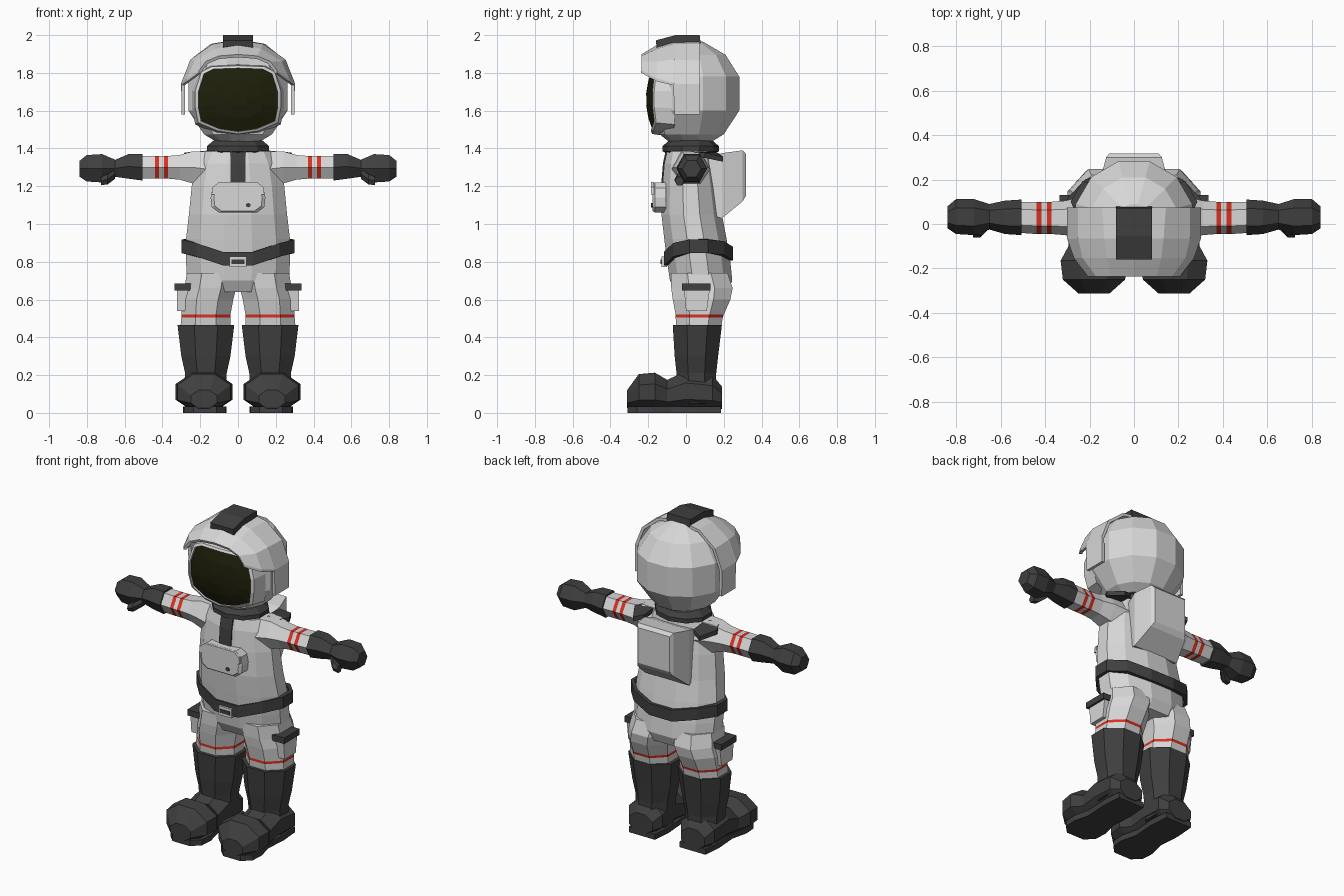
import bpy, bmesh, math


def material(name, rgb):
    m = bpy.data.materials.new(name)
    m.diffuse_color = (*rgb, 1)
    return m


WHITE = material("suit_white", (0.68, 0.68, 0.68))
DARK = material("dark_grey", (0.05, 0.05, 0.05))
RED = material("stripe_red", (0.70, 0.03, 0.015))
VISOR = material("visor_black", (0.013, 0.013, 0.003))


def oval(axis, pos, a, b, n=8, turn=0.5):
    """Polygon ring across an axis, filling the ranges a and b of the other two axes."""
    ang = [2 * math.pi * (i + turn) / n for i in range(n)]
    ca, sb = max(math.cos(t) for t in ang), max(math.sin(t) for t in ang)
    pts = []
    for t in ang:
        u = (a[0] + a[1]) / 2 + (a[1] - a[0]) / 2 * math.cos(t) / ca
        v = (b[0] + b[1]) / 2 + (b[1] - b[0]) / 2 * math.sin(t) / sb
        pts.append({"x": (pos, u, v), "y": (u, pos, v), "z": (u, v, pos)}[axis])
    return pts


def loft(name, rings, mats, bands=None, closed=True, caps=True, mirror=False):
    """Skin a list of rings; bands gives the material slot of each strip."""
    bm = bmesh.new()
    vr = [[bm.verts.new(p) for p in r] for r in rings]
    n = len(rings[0])
    for k in range(len(vr) - 1):
        for i in range(n if closed else n - 1):
            j = (i + 1) % n
            f = bm.faces.new((vr[k][i], vr[k][j], vr[k + 1][j], vr[k + 1][i]))
            f.material_index = bands[k] if bands else 0
    if closed and caps:
        bm.faces.new(vr[0]).material_index = bands[0] if bands else 0
        bm.faces.new(vr[-1]).material_index = bands[-1] if bands else 0
    bmesh.ops.remove_doubles(bm, verts=bm.verts, dist=0.0005)
    bmesh.ops.recalc_face_normals(bm, faces=bm.faces)
    me = bpy.data.meshes.new(name)
    bm.to_mesh(me)
    bm.free()
    for m in mats:
        me.materials.append(m)
    ob = bpy.data.objects.new(name, me)
    bpy.context.collection.objects.link(ob)
    if mirror:
        ob.modifiers.new("mirror", 'MIRROR').use_mirror_merge = False
    return ob


def prism(name, profile, x0, x1, mat, mirror=False):
    """Extrude a (y, z) outline along x."""
    return loft(name, [[(x, y, z) for y, z in profile] for x in (x0, x1)], [mat], mirror=mirror)


def box(name, x, y, z, mat, mirror=False):
    return prism(name, [(y[0], z[0]), (y[1], z[0]), (y[1], z[1]), (y[0], z[1])], *x, mat, mirror)


# torso and hips: z, half width, front y, back y
torso = [(0.64, 0.24, -0.05, 0.22), (0.70, 0.27, -0.085, 0.245), (0.80, 0.275, -0.10, 0.235),
         (0.92, 0.275, -0.115, 0.215), (1.05, 0.26, -0.13, 0.19), (1.20, 0.245, -0.125, 0.17),
         (1.32, 0.22, -0.115, 0.15), (1.385, 0.185, -0.10, 0.14), (1.40, 0.12, -0.07, 0.11)]
loft("torso", [oval("z", z, (-w, w), (a, b), 12) for z, w, a, b in torso], [WHITE])

# trouser legs with a red band
legs = [(0.45, 0.04, 0.305, -0.05, 0.185), (0.505, 0.04, 0.30, -0.055, 0.195),
        (0.52, 0.04, 0.30, -0.055, 0.20), (0.60, 0.025, 0.30, -0.07, 0.235),
        (0.66, 0.01, 0.285, -0.078, 0.247), (0.74, 0.0, 0.27, -0.08, 0.22)]
loft("trouser_legs", [oval("z", z, (a, b), (c, d), 8) for z, a, b, c, d in legs],
     [WHITE, RED], [0, 1, 0, 0, 0], mirror=True)

# boots: shaft and foot
shaft = [(0.05, 0.07, 0.28, -0.04, 0.16), (0.21, 0.06, 0.28, -0.05, 0.16),
         (0.30, 0.04, 0.30, -0.06, 0.17), (0.465, 0.02, 0.32, -0.07, 0.19)]
loft("boot_shafts", [oval("z", z, (a, b), (c, d), 8) for z, a, b, c, d in shaft],
     [DARK], mirror=True)
foot = [(0.19, 0.08, 0.02, 0.14), (0.14, 0.115, 0.01, 0.20), (0.0, 0.115, 0.01, 0.22),
        (-0.10, 0.115, 0.01, 0.175), (-0.165, 0.15, 0.01, 0.213),
        (-0.25, 0.14, 0.01, 0.205), (-0.312, 0.07, 0.025, 0.12)]
loft("boot_feet", [oval("y", y, (0.18 - w, 0.18 + w), (a, b), 8) for y, w, a, b in foot],
     [DARK], mirror=True)
sole = [(0.185, 0.09), (0.06, 0.10), (-0.08, 0.09), (-0.18, 0.115), (-0.26, 0.11), (-0.31, 0.06)]
outline = [(0.175 + w, y) for y, w in sole] + [(0.175 - w, y) for y, w in reversed(sole)]
loft("boot_soles", [[(x, y, z) for x, y in outline] for z in (0, 0.035)], [DARK], mirror=True)

# belt rises at the hips and dips at the front
belt = []
for grow, dz in ((0, 0.036), (0.022, 0.036), (0.022, -0.036), (0, -0.036)):
    ring = oval("z", 0, (-0.278 - grow, 0.278 + grow), (-0.095 - grow, 0.228 + grow), 12)
    belt.append([(x, y, dz + 0.797 + 0.085 * min(1, abs(x) / 0.27) ** 1.2
                  + (0.035 * (1 - abs(x) / 0.3) if y > 0.1 else 0)) for x, y, z in ring])
loft("belt", belt + belt[:1], [DARK], caps=False)
box("buckle", (-0.045, 0.045), (-0.13, -0.10), (0.772, 0.828), WHITE)
box("buckle_slot", (-0.035, 0.035), (-0.134, -0.128), (0.789, 0.811), DARK)

# thigh pouches with dark flaps
prism("thigh_pouches", [(-0.01, 0.65), (0.0, 0.54), (0.11, 0.54), (0.125, 0.65)],
      0.26, 0.322, WHITE, True)
prism("thigh_flaps", [(-0.022, 0.685), (-0.022, 0.648), (0.13, 0.648), (0.13, 0.685)],
      0.25, 0.335, DARK, True)

# chest strip and front pouch
prism("chest_strip", [(-0.09, 1.392), (-0.108, 1.388), (-0.122, 1.32), (-0.132, 1.20),
                      (-0.12, 1.20), (-0.11, 1.32)], -0.041, 0.041, DARK)


def pouch_ring(y, s):
    half = [(0.10, 1.06), (0.14, 1.09), (0.145, 1.14), (0.135, 1.19), (0.10, 1.22)]
    pts = half + [(-x, z) for x, z in reversed(half)]
    return [(x * s, y, 1.14 + (z - 1.14) * s) for x, z in pts]


loft("chest_pouch", [pouch_ring(-0.105, 1), pouch_ring(-0.165, 1), pouch_ring(-0.178, 0.88)], [WHITE])
flap = [(0.14, 1.155), (0.135, 1.195), (0.10, 1.222), (-0.10, 1.222), (-0.135, 1.195), (-0.14, 1.155)]
loft("pouch_flap", [[(x, y, z) for x, z in flap] for y in (-0.17, -0.184)], [WHITE])
loft("pouch_button", [oval("y", y, (0.043, 0.067), (1.088, 1.112), 6) for y in (-0.17, -0.184)], [DARK])

# backpack
pack = [(0.12, 0.14, 1.05, 1.35), (0.19, 0.155, 1.03, 1.375), (0.30, 0.125, 1.12, 1.39),
        (0.318, 0.11, 1.15, 1.37)]
loft("backpack", [[(-w, y, a), (w, y, a), (w, y, b), (-w, y, b)] for y, w, a, b in pack], [WHITE])

# shoulder straps
loft("shoulder_straps", [[(0.17, 0.03, z), (0.25, 0.03, z - 0.005), (0.285, 0.10, z - 0.01),
                          (0.23, 0.195, z - 0.03), (0.17, 0.17, z - 0.01)]
                         for z in (1.36, 1.387)], [DARK], mirror=True)

# arms with two red bands: x, y range, z range
arm = [(0.14, -0.08, 0.13, 1.19, 1.385), (0.24, -0.065, 0.12, 1.215, 1.385),
       (0.31, -0.05, 0.105, 1.235, 1.365), (0.37, -0.045, 0.10, 1.24, 1.36),
       (0.392, -0.045, 0.10, 1.24, 1.36), (0.417, -0.045, 0.10, 1.24, 1.36),
       (0.439, -0.045, 0.10, 1.24, 1.36), (0.51, -0.04, 0.10, 1.24, 1.36)]
loft("arms", [oval("x", x, (a, b), (c, d), 6, 0) for x, a, b, c, d in arm],
     [WHITE, RED], [0, 0, 0, 1, 0, 1, 0], mirror=True)
glove = [(0.505, -0.05, 0.11, 1.23, 1.37), (0.58, -0.045, 0.105, 1.24, 1.37),
         (0.65, -0.025, 0.09, 1.25, 1.34), (0.72, -0.05, 0.112, 1.22, 1.37),
         (0.80, -0.045, 0.112, 1.225, 1.365), (0.838, -0.02, 0.08, 1.25, 1.335)]
loft("gloves", [oval("x", x, (a, b), (c, d), 6, 0) for x, a, b, c, d in glove], [DARK], mirror=True)
thumb = [(0.65, -0.02, 0.02, 1.24, 1.29), (0.69, -0.06, 0.0, 1.21, 1.265), (0.725, -0.06, -0.01, 1.205, 1.25)]
loft("thumbs", [oval("x", x, (a, b), (c, d), 6, 0) for x, a, b, c, d in thumb], [DARK], mirror=True)

# neck ring
neck = [(1.37, 0.13), (1.385, 0.165), (1.412, 0.165), (1.45, 0.12)]
loft("neck_ring", [oval("z", z, (-r, r), (0.025 - r * 0.9, 0.025 + r * 0.9), 10) for z, r in neck], [DARK])

# helmet shell, cut flat behind the visor
shell = [(1.42, 0.09), (1.475, 0.18), (1.60, 0.262), (1.78, 0.262), (1.895, 0.19), (1.965, 0.07)]
rings = [oval("z", z, (-r, r), (0.02 - r, 0.02 + r), 12) for z, r in shell]
loft("helmet", [[(x, max(y, -0.14), z) for x, y, z in r] for r in rings], [WHITE])

# curved visor and its rim
half = [(0, 1.49), (0.10, 1.505), (0.195, 1.545), (0.21, 1.62), (0.21, 1.70), (0.18, 1.795), (0.13, 1.82)]
outline = half + [(0, 1.825)] + [(-x, z) for x, z in reversed(half[1:])]


def face_ring(s, dy):
    pts = []
    for x, z in outline:
        x, z = x * s, 1.66 + (z - 1.66) * s
        pts.append((x, -0.212 + 1.0 * x * x + 1.3 * (z - 1.66) ** 2 + dy, z))
    return pts


loft("visor", [face_ring(s, 0) for s in (1.02, 0.6, 0.2)], [VISOR])
loft("visor_rim", [face_ring(0.99, 0.03), face_ring(1.0, -0.012), face_ring(1.08, -0.01),
                   face_ring(1.16, 0.08)], [WHITE], caps=False)

# sun hood over the helmet: y, then half arch of x, z
hood = [(0.075, [(0.29, 1.58), (0.292, 1.74), (0.245, 1.86), (0.14, 1.945), (0, 1.97)]),
        (-0.06, [(0.29, 1.58), (0.292, 1.74), (0.245, 1.865), (0.13, 1.945), (0, 1.965)]),
        (-0.064, [(0.29, 1.735), (0.292, 1.745), (0.245, 1.865), (0.13, 1.945), (0, 1.965)]),
        (-0.15, [(0.262, 1.755), (0.262, 1.77), (0.225, 1.855), (0.12, 1.92), (0, 1.94)]),
        (-0.232, [(0.20, 1.80), (0.198, 1.812), (0.165, 1.855), (0.10, 1.882), (0, 1.89)])]
ob = loft("sun_hood", [[(x, y, z) for x, z in h] + [(-x, y, z) for x, z in reversed(h[:-1])]
                       for y, h in hood], [WHITE], closed=False)
mod = ob.modifiers.new("thickness", 'SOLIDIFY')
mod.thickness, mod.offset = 0.018, 0

# lamp box on top
prism("helmet_lamp", [(-0.16, 1.972), (-0.155, 1.935), (-0.05, 1.955), (0.078, 1.955),
                      (0.072, 2.0), (-0.055, 2.0)], -0.08, 0.08, DARK)
